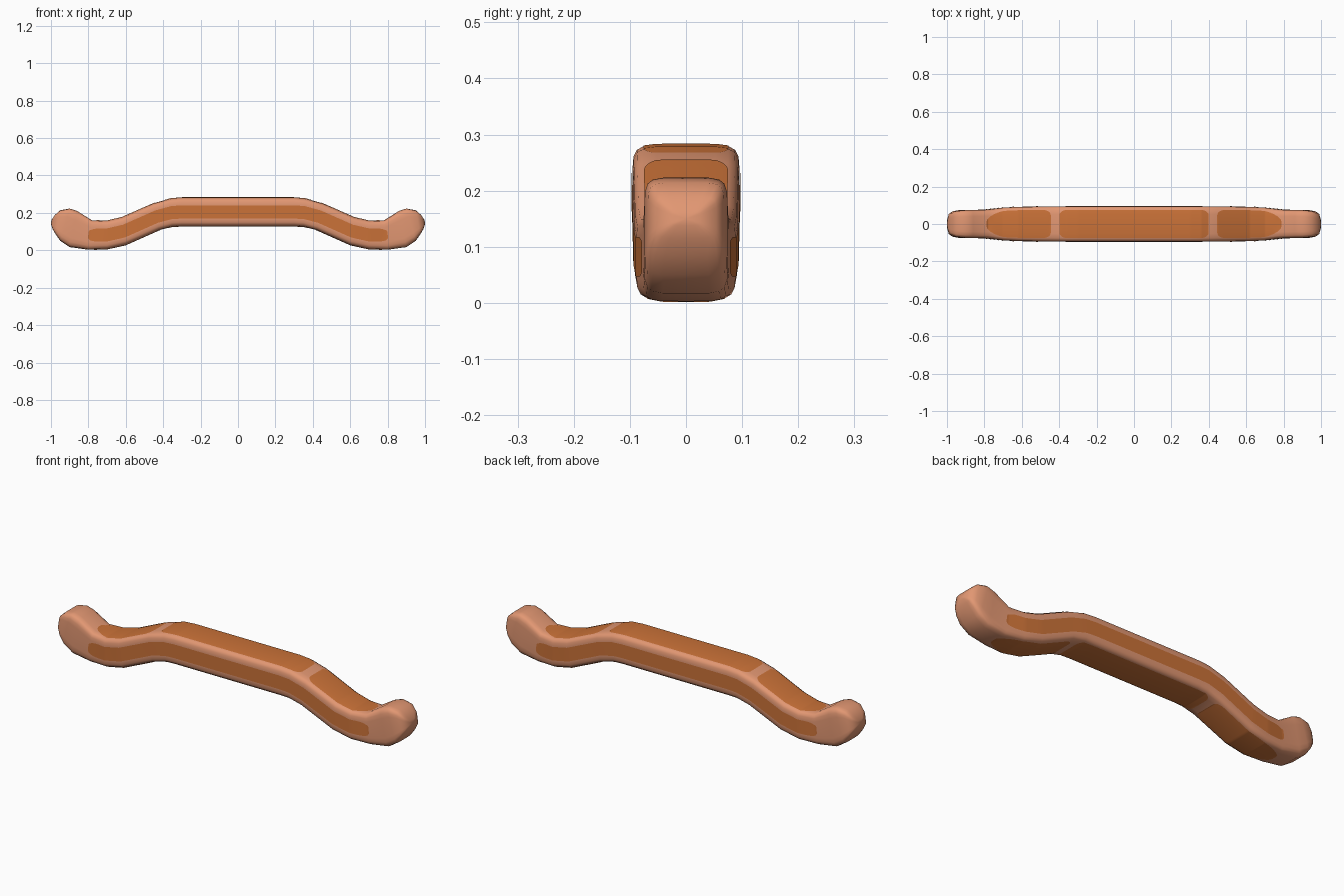
import bpy, bmesh, math

if "Cube" in bpy.data.objects:
    bpy.data.objects.remove(bpy.data.objects["Cube"])

def material(name, col):
    m = bpy.data.materials.new(name)
    m.diffuse_color = (*col, 1)
    m.use_nodes = True
    m.node_tree.nodes["Principled BSDF"].inputs["Base Color"].default_value = m.diffuse_color
    return m

SALMON = material("salmon", (0.76, 0.31, 0.17))
ORANGE = material("burnt_orange", (0.60, 0.17, 0.04))

# Half of the handle: top x, top z, bottom x, bottom z, half width
HALF = [(.30, .282, .30, .128, .095), (.36, .277, .35, .126, .095),
        (.45, .252, .42, .108, .094), (.62, .177, .60, .028, .092),
        (.70, .158, .70, .006, .088), (.78, .160, .80, .003, .077),
        (.86, .210, .90, .017, .075), (.90, .223, .95, .050, .074),
        (.95, .214, .975, .085, .068), (.98, .188, .992, .115, .054),
        (.996, .163, .999, .138, .025)]
STATIONS = [(-a, b, -c, d, w) for a, b, c, d, w in reversed(HALF)] + HALF

# Rounded-rectangle cross section in unit coordinates (across, up)
QUARTER = [(1, 0), (1, .5), (.985, .72), (.92, .88), (.8, .96), (.55, 1), (0, 1)]
upper = QUARTER + [(-a, b) for a, b in QUARTER[-2::-1]]
SECTION = upper + [(a, -b) for a, b in upper[-2:0:-1]]

def point(st, a, b):
    xt, zt, xb, zb, w = st
    return ((xt + xb) / 2 + b * (xt - xb) / 2, w * a, (zt + zb) / 2 + b * (zt - zb) / 2)

def mid_x(st):
    return (st[0] + st[2]) / 2

def station_at(x):
    for s, t in zip(STATIONS, STATIONS[1:]):
        if mid_x(s) <= x <= mid_x(t):
            f = (x - mid_x(s)) / (mid_x(t) - mid_x(s))
            return tuple(p + f * (q - p) for p, q in zip(s, t))

def finish(bm, name, mat):
    me = bpy.data.meshes.new(name)
    bm.to_mesh(me)
    bm.free()
    me.materials.append(mat)
    for p in me.polygons:
        p.use_smooth = True
    ob = bpy.data.objects.new(name, me)
    bpy.context.collection.objects.link(ob)

# Handle body: lofted rings with closed, rounded knobs
bm = bmesh.new()
rings = [[bm.verts.new(point(s, a, b)) for a, b in SECTION] for s in STATIONS]
n = len(SECTION)
for r, q in zip(rings, rings[1:]):
    for i in range(n):
        j = (i + 1) % n
        bm.faces.new((r[i], r[j], q[j], q[i]))
for ring, x in ((rings[0], -1), (rings[-1], 1)):
    tip = bm.verts.new((x, 0, .15))
    for i in range(n):
        bm.faces.new((ring[i], ring[(i + 1) % n], tip))
bmesh.ops.recalc_face_normals(bm, faces=bm.faces)
finish(bm, "handle_body", SALMON)

def end_factor(d, r, drop):
    """Narrows a panel near its end to round the corners."""
    if d >= r:
        return 1
    return 1 - drop * (1 - math.sqrt(max(0, 1 - ((r - d) / r) ** 2)))

def panel(name, x0, x1, half, side, left, right):
    """Thin coloured panel following one side of the body."""
    L = x1 - x0
    xs = {x0 + L * (.5 - .5 * math.cos(math.pi * i / 48)) for i in range(49)}
    xs |= {mid_x(s) for s in STATIONS if x0 < mid_x(s) < x1}
    bm, rows = bmesh.new(), []
    for x in sorted(xs):
        st = station_at(x)
        k = half * end_factor(x - x0, *left) * end_factor(x1 - x, *right)
        row = []
        for c in (-1, -.69, 0, .69, 1):
            v = c * k
            lift = 1.02 - max(0, abs(v) - .55) * .16
            a, b = {"top": (v, lift), "bottom": (-v, -lift),
                    "front": (-1.02, v), "back": (1.02, -v)}[side]
            row.append(bm.verts.new(point(st, a, b)))
        rows.append(row)
    for r, q in zip(rows, rows[1:]):
        for i in range(4):
            bm.faces.new((r[i], q[i], q[i + 1], r[i + 1]))
    # front and back run the other way round
    if side in ("front", "back"):
        bmesh.ops.reverse_faces(bm, faces=bm.faces)
    bm.normal_update()
    want = {"top": (2, 1), "bottom": (2, -1), "front": (1, -1), "back": (1, 1)}[side]
    if sum(f.normal[want[0]] for f in bm.faces) * want[1] < 0:
        bmesh.ops.reverse_faces(bm, faces=bm.faces)
    finish(bm, name, ORANGE)

INNER, OUTER = (.04, .4), (.13, .85)
for side in ("top", "bottom"):
    panel(side + "_middle_panel", -.39, .39, .8, side, INNER, INNER)
    panel(side + "_left_panel", -.80, -.43, .8, side, OUTER, INNER)
    panel(side + "_right_panel", .43, .80, .8, side, INNER, OUTER)
for side in ("front", "back"):
    panel(side + "_panel", -.80, .80, .46, side, (.06, .6), (.06, .6))
